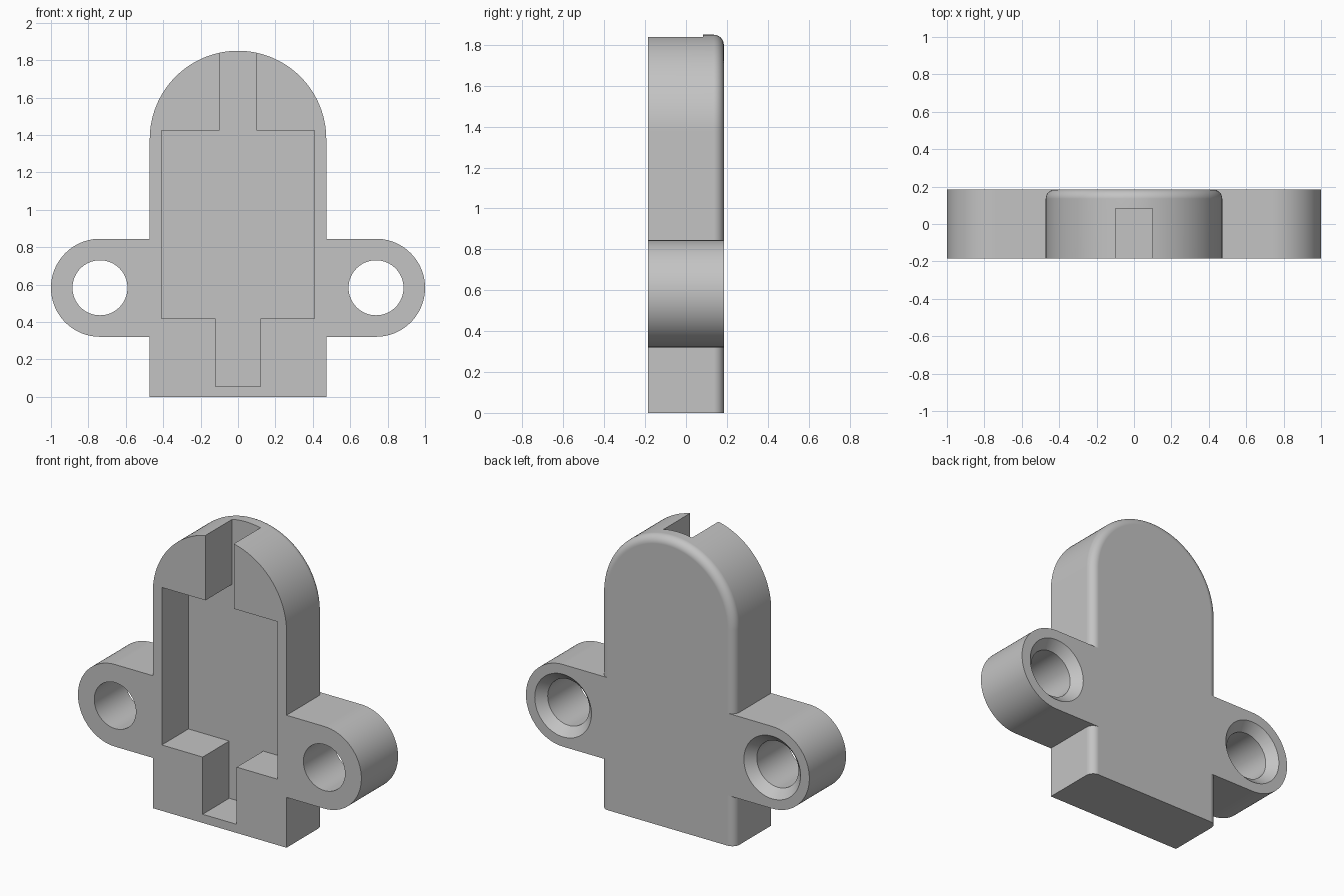
import bpy, bmesh
from math import pi, sin, cos

if "Cube" in bpy.data.objects:
    bpy.data.objects.remove(bpy.data.objects["Cube"], do_unlink=True)

FRONT, BACK = -0.185, 0.185     # faces of the slab
HALF_W, ARCH_Z = 0.472, 1.378   # body half width and arch centre height
FILLET = 0.05
EAR_X, EAR_Z, EAR_R = 0.738, 0.583, 0.262
HOLE_R, SINK_R, SINK_DEPTH = 0.147, 0.2, 0.055
FLOOR = 0.083                   # depth reached by the pockets

grey = bpy.data.materials.new("plain_grey")
grey.use_nodes = True
grey.diffuse_color = (0.55, 0.55, 0.55, 1)
grey.node_tree.nodes["Principled BSDF"].inputs["Base Color"].default_value = (0.55, 0.55, 0.55, 1)


def loft(name, sections):
    """Solid through matching (y, [(x, z), ...]) sections, capped at both ends."""
    bm = bmesh.new()
    rings = [[bm.verts.new((x, y, z)) for x, z in pts] for y, pts in sections]
    n = len(rings[0])
    for a, b in zip(rings, rings[1:]):
        for i in range(n):
            j = (i + 1) % n
            bm.faces.new((a[i], a[j], b[j], b[i]))
    bm.faces.new(rings[0])
    bm.faces.new(rings[-1])
    bmesh.ops.recalc_face_normals(bm, faces=bm.faces)
    mesh = bpy.data.meshes.new(name)
    bm.to_mesh(mesh)
    bm.free()
    mesh.materials.append(grey)
    obj = bpy.data.objects.new(name, mesh)
    bpy.context.collection.objects.link(obj)
    return obj


def arc(cx, cz, r, start, end, steps):
    return [(cx + r * cos(start + (end - start) * i / steps),
             cz + r * sin(start + (end - start) * i / steps)) for i in range(steps + 1)]


def circle(cx, r):
    return arc(cx, EAR_Z, r, 0, 2 * pi, 64)[:-1]


def arch(r):
    return [(-r, 0), (r, 0)] + arc(0, ARCH_Z, r, 0, pi, 64)


def combine(target, tool, operation):
    tool.hide_render = True
    mod = target.modifiers.new(operation.title(), "BOOLEAN")
    mod.operation, mod.solver, mod.object = operation, "EXACT", tool
    bpy.context.view_layer.objects.active = target
    bpy.ops.object.modifier_apply(modifier=mod.name)
    bpy.data.objects.remove(tool, do_unlink=True)


# Arched body with a rounded rear edge
sections = [(FRONT, arch(HALF_W))]
for i in range(9):
    a = pi / 2 * i / 8
    sections.append((BACK - FILLET + FILLET * sin(a), arch(HALF_W - FILLET + FILLET * cos(a))))
body = loft("housing_half", sections)

# Mounting ears
for side in (1, -1):
    end = arc(EAR_X, EAR_Z, EAR_R, -pi / 2, pi / 2, 48)
    outline = [(0.415, EAR_Z - EAR_R)] + end + [(0.415, EAR_Z + EAR_R)]
    outline = [(side * x, z) for x, z in outline]
    combine(body, loft("ear", [(FRONT, outline), (BACK, outline)]), "UNION")

# Screw holes, countersunk at the rear
over = 0.02
for side in (1, -1):
    x = side * EAR_X
    flare = over * (SINK_R - HOLE_R) / SINK_DEPTH
    combine(body, loft("screw_hole", [
        (FRONT - over, circle(x, HOLE_R)),
        (BACK - SINK_DEPTH, circle(x, HOLE_R)),
        (BACK + over, circle(x, SINK_R + flare))]), "DIFFERENCE")

# Front pocket with a closed lower slot and an open upper slot
half = [(0.12, 0.055), (0.12, 0.42), (0.408, 0.42), (0.408, 1.425), (0.1, 1.425), (0.1, 2)]
pocket = half + [(-x, z) for x, z in reversed(half)]
combine(body, loft("pocket", [(FRONT - over, pocket), (FLOOR, pocket)]), "DIFFERENCE")

# Smooth curved surfaces, crisp edges
bpy.ops.object.select_all(action="DESELECT")
body.select_set(True)
bpy.context.view_layer.objects.active = body
bpy.ops.object.shade_smooth_by_angle(angle=pi / 6)
weighted = body.modifiers.new("Weighted Normals", "WEIGHTED_NORMAL")
weighted.keep_sharp = True
